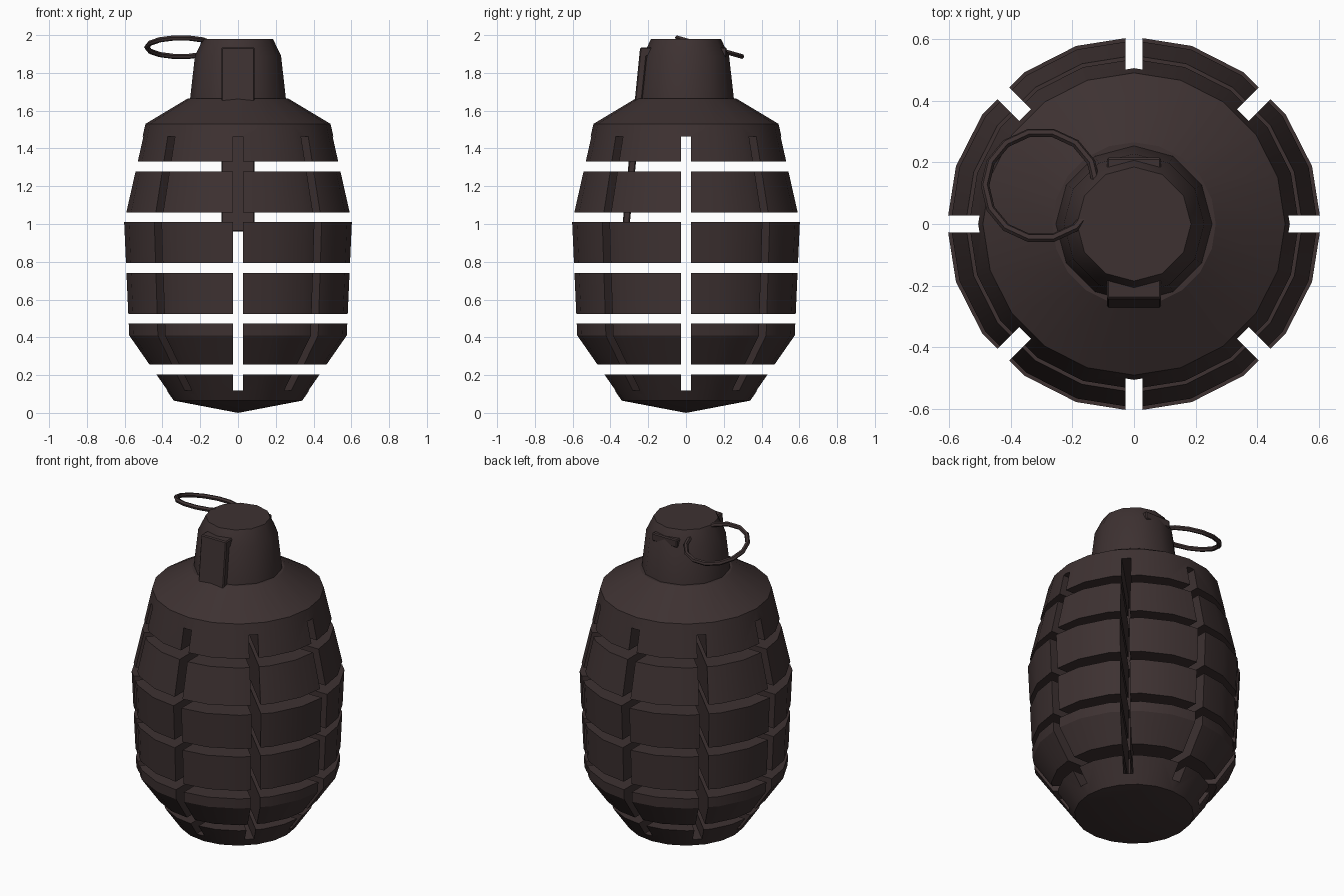
import bpy, bmesh, math
from mathutils import Matrix, Vector

cube = bpy.data.objects.get("Cube")
if cube:
    bpy.data.objects.remove(cube, do_unlink=True)

mat = bpy.data.materials.new("dark_brown_iron")
mat.use_nodes = True
colour = (0.047, 0.031, 0.031, 1)
mat.diffuse_color = colour
bsdf = mat.node_tree.nodes["Principled BSDF"]
bsdf.inputs["Base Color"].default_value = colour
bsdf.inputs["Roughness"].default_value = 0.8


def finish(name, bm):
    bmesh.ops.recalc_face_normals(bm, faces=bm.faces)
    mesh = bpy.data.meshes.new(name)
    bm.to_mesh(mesh)
    bm.free()
    mesh.materials.append(mat)
    obj = bpy.data.objects.new(name, mesh)
    bpy.context.collection.objects.link(obj)
    return obj


def smooth(obj, degrees):
    bpy.ops.object.select_all(action='DESELECT')
    obj.select_set(True)
    bpy.context.view_layer.objects.active = obj
    bpy.ops.object.shade_smooth_by_angle(angle=math.radians(degrees))


def lathe(name, profile, sides):
    """Closed solid from (radius, height) points, capped at both ends."""
    bm = bmesh.new()
    rings = []
    for r, z in profile:
        if r == 0:
            rings.append([bm.verts.new((0, 0, z))] * sides)
        else:
            rings.append([bm.verts.new((r * math.cos(math.tau * i / sides),
                                        r * math.sin(math.tau * i / sides), z))
                          for i in range(sides)])
    for a, b in zip(rings, rings[1:]):
        for i in range(sides):
            j = (i + 1) % sides
            bm.faces.new(list(dict.fromkeys((a[i], a[j], b[j], b[i]))))
    for ring in (rings[0], rings[-1]):
        if len(set(ring)) > 2:
            bm.faces.new(ring)
    return finish(name, bm)


def cut_box(target, size, z, turn=0):
    """Subtract a box centred on the axis at height z."""
    bm = bmesh.new()
    bmesh.ops.create_cube(bm, size=1, matrix=Matrix.Translation((0, 0, z))
                          @ Matrix.Rotation(turn, 4, 'Z')
                          @ Matrix.Diagonal((*size, 1)))
    cutter = finish("slot_cutter", bm)
    cutter.hide_render = True
    mod = target.modifiers.new("slot", 'BOOLEAN')
    mod.operation = 'DIFFERENCE'
    mod.solver = 'EXACT'
    mod.object = cutter
    bpy.context.view_layer.objects.active = target
    bpy.ops.object.modifier_apply(modifier=mod.name)
    bpy.data.objects.remove(cutter, do_unlink=True)


# Segmented body: upright slots, then level slots
body = lathe("body", [(0, 0), (0.34, 0.065), (0.58, 0.41), (0.607, 1.01),
                      (0.49, 1.53), (0.265, 1.665)], 20)
for k in range(4):
    cut_box(body, (2, 0.054, 1.345), 0.79, k * math.pi / 4)
for k in range(5):
    cut_box(body, (2, 2, 0.052), 0.229 + k * 0.269)
smooth(body, 22)

# Fuse cap
cap = lathe("fuse_cap", [(0.256, 1.64), (0.254, 1.66), (0.228, 1.89), (0.185, 1.98)], 12)
smooth(cap, 32)

# Safety lever: bent strip through the cap and down inside the front
bm = bmesh.new()
strip = [(0.215, 1.935), (-0.243, 1.935), (-0.34, 0.96), (-0.302, 0.96),
         (-0.208, 1.885), (0.215, 1.885)]
left, right = ([bm.verts.new((x, y, z)) for y, z in strip] for x in (-0.088, 0.088))
n = len(strip)
bm.faces.new(left)
bm.faces.new(right)
for i in range(n):
    bm.faces.new((left[i], left[(i + 1) % n], right[(i + 1) % n], right[i]))
lever = finish("safety_lever", bm)
bev = lever.modifiers.new("soft_edges", 'BEVEL')
bev.width = 0.006
bev.segments = 1

# Tilted pull ring
bm = bmesh.new()
major, minor, around, tube = 0.181, 0.014, 14, 6
rings = []
for i in range(around):
    turn = Matrix.Rotation(math.tau * i / around, 4, 'Z')
    rings.append([bm.verts.new(turn @ Vector((major + minor * math.cos(math.tau * j / tube), 0,
                                              minor * math.sin(math.tau * j / tube))))
                  for j in range(tube)])
for i in range(around):
    a, b = rings[i], rings[(i + 1) % around]
    for j in range(tube):
        k = (j + 1) % tube
        bm.faces.new((a[j], b[j], b[k], a[k]))
bm.transform(Matrix.Translation((-0.302, 0.125, 1.936)) @ Matrix.Rotation(math.radians(-16), 4, 'X'))
ring = finish("pull_ring", bm)
smooth(ring, 40)
